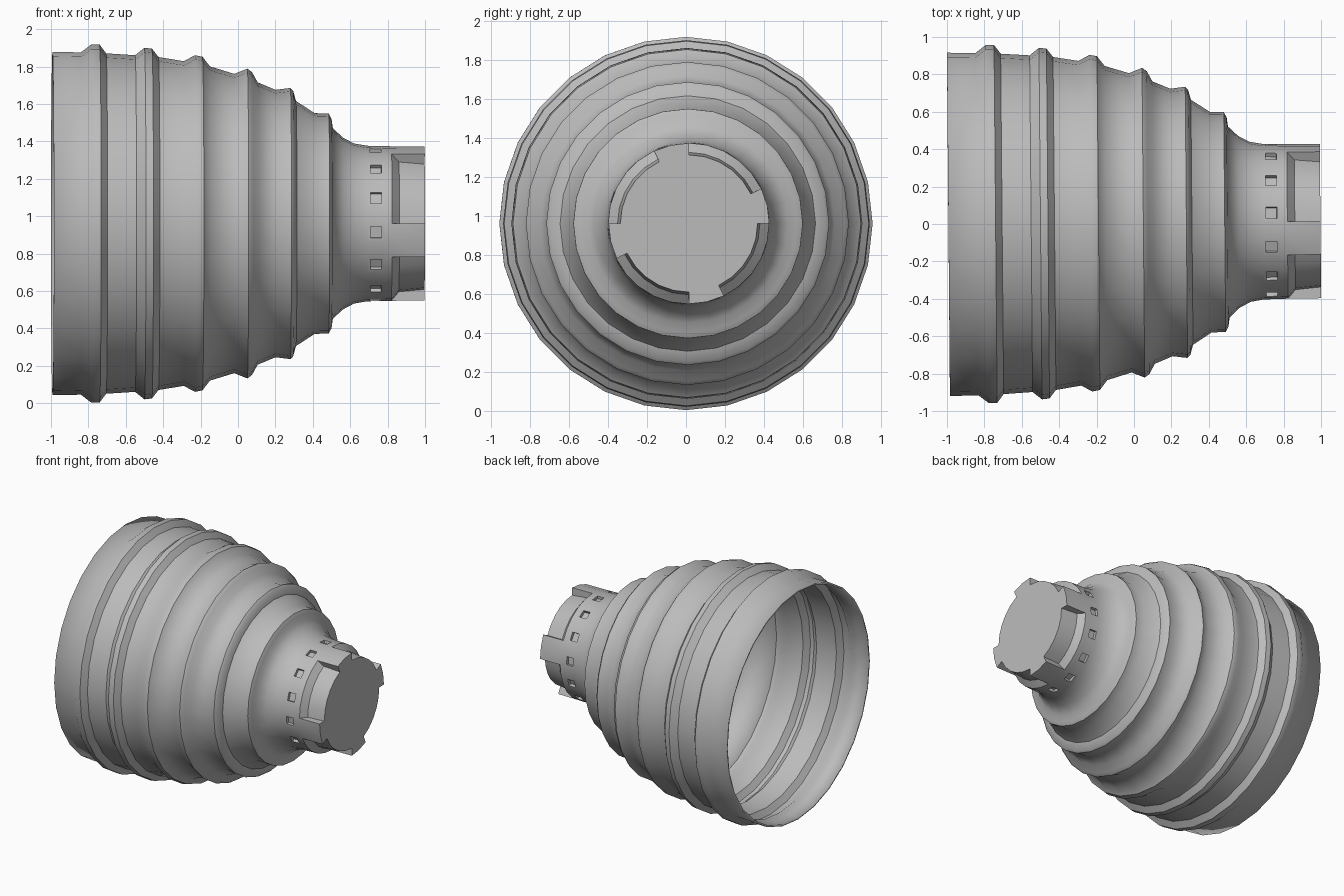
import bpy, bmesh
from math import sin, cos, tau, radians

cube = bpy.data.objects.get("Cube")
if cube:
    bpy.data.objects.remove(cube)

SEGMENTS = 28          # four quadrants of seven: two lug segments, five recessed
LUG = 2
QUAD = SEGMENTS // 4

grey = bpy.data.materials.new("plain grey")
grey.use_nodes = True
colour = (0.5, 0.5, 0.5, 1)
grey.diffuse_color = colour
grey.node_tree.nodes["Principled BSDF"].inputs["Base Color"].default_value = colour

bm = bmesh.new()


def ring(x, r):
    """One circle of vertices around the x axis."""
    return [bm.verts.new((x, r * cos(tau * i / SEGMENTS), r * sin(tau * i / SEGMENTS)))
            for i in range(SEGMENTS)]


def quad(a, b, i):
    """Face joining rings a and b at segment i."""
    j = (i + 1) % SEGMENTS
    return bm.faces.new((a[i], a[j], b[j], b[i]))


# Ribbed bell and neck profile, as (x, radius)
profile = [
    (-.992, .918), (-.84, .915), (-.785, .957), (-.74, .957), (-.705, .91),
    (-.55, .90), (-.50, .94), (-.46, .935), (-.425, .89),
    (-.29, .868), (-.23, .90), (-.19, .892), (-.15, .84),
    (-.02, .80), (.05, .828), (.075, .81), (.105, .755),
    (.20, .715), (.28, .725), (.295, .71), (.31, .655),
    (.41, .59), (.485, .588), (.50, .56), (.507, .51),
    (.56, .46), (.62, .428), (.69, .416), (.78, .414), (.82, .413)]
rings = [ring(x, r) for x, r in profile]
holes = []
for k, (a, b) in enumerate(zip(rings, rings[1:])):
    for i in range(SEGMENTS):
        face = quad(a, b, i)
        if k == len(profile) - 3 and i % 2 == 0:
            holes.append(face)

# End plug: full-radius lugs between sloped recesses
base = rings[-1]
outer, mid, inner = ring(.997, .412), ring(.86, .365), ring(.997, .352)
cap = []
for i in range(SEGMENTS):
    step = i % QUAD
    if step < LUG:
        quad(base, outer, i)
    else:
        quad(base, mid, i)
        quad(mid, inner, i)
    if step in (0, LUG):
        bm.faces.new((base[i], mid[i], inner[i], outer[i]))
    if step == 0:
        cap += [inner[i], outer[i]]
    elif step < LUG:
        cap.append(outer[i])
    elif step == LUG:
        cap += [outer[i], inner[i]]
    else:
        cap.append(inner[i])
bm.faces.new(cap)
bmesh.ops.delete(bm, geom=[v for v in bm.verts if not v.link_faces], context='VERTS')
bmesh.ops.recalc_face_normals(bm, faces=bm.faces)
if bm.faces[0].normal.dot(bm.faces[0].calc_center_median()) < 0:
    bmesh.ops.reverse_faces(bm, faces=bm.faces)

# Small square pockets around the neck
bmesh.ops.inset_individual(bm, faces=holes, thickness=.022, depth=0)
bmesh.ops.inset_individual(bm, faces=holes, thickness=.001, depth=-.022)

mesh = bpy.data.meshes.new("ribbed_bell")
bm.to_mesh(mesh)
bm.free()
mesh.materials.append(grey)
bell = bpy.data.objects.new("ribbed_bell", mesh)
bpy.context.collection.objects.link(bell)
bell.location = (0, .0065, .961)
bell.rotation_euler.z = radians(.5)

# Thin wall, smooth shading with sharp steps
bpy.ops.object.select_all(action='DESELECT')
bell.select_set(True)
bpy.context.view_layer.objects.active = bell
bpy.ops.object.shade_smooth_by_angle(angle=radians(40))
wall = bell.modifiers.new("wall", 'SOLIDIFY')
wall.thickness = .014
wall.offset = -1
